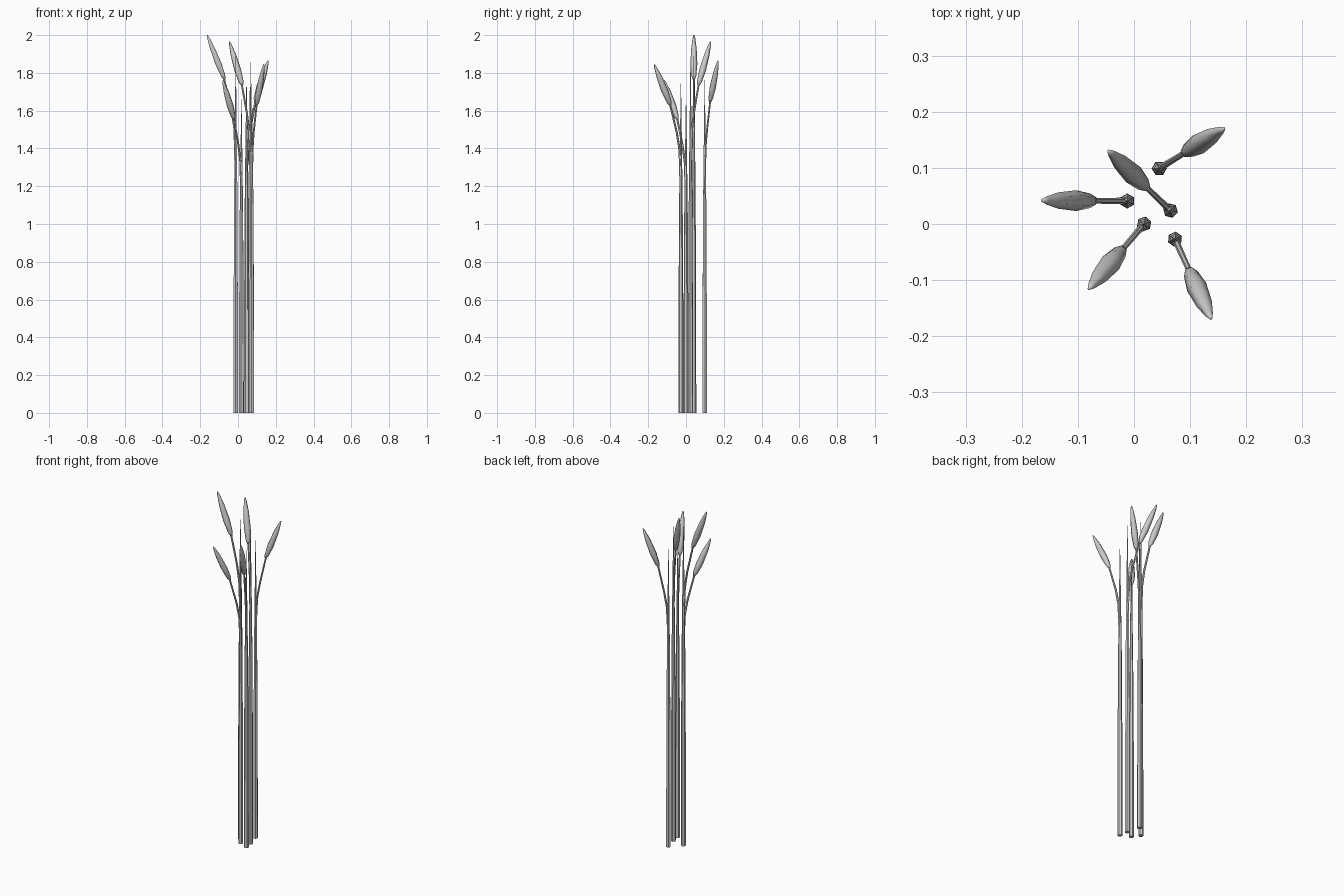
import bpy, bmesh, math
from mathutils import Vector

if "Cube" in bpy.data.objects:
    bpy.data.objects.remove(bpy.data.objects["Cube"])

SIDES = 6


def tube(name, path, radii):
    """Loft a six-sided tube along a path, one radius per point."""
    bm = bmesh.new()
    pts = [Vector(p) for p in path]
    rings = []
    for i, (p, r) in enumerate(zip(pts, radii)):
        d = (pts[min(i + 1, len(pts) - 1)] - pts[max(i - 1, 0)]).normalized()
        u = Vector((0, 1, 0))
        v = d.cross(u).normalized()
        u = v.cross(d).normalized()
        rings.append([bm.verts.new(p + r * (math.cos(a) * u + math.sin(a) * v))
                      for a in (2 * math.pi * k / SIDES for k in range(SIDES))])
    for a, b in zip(rings, rings[1:]):
        for k in range(SIDES):
            n = (k + 1) % SIDES
            bm.faces.new((a[k], a[n], b[n], b[k]))
    bm.faces.new(rings[0][::-1])
    bm.faces.new(rings[-1])
    bmesh.ops.recalc_face_normals(bm, faces=bm.faces)
    me = bpy.data.meshes.new(name)
    bm.to_mesh(me)
    bm.free()
    ob = bpy.data.objects.new(name, me)
    bpy.context.collection.objects.link(ob)
    return ob


def place(ob, base, angle):
    ob.location = (base[0], base[1], 0)
    ob.rotation_euler.z = angle


# base x, y, then tip x, y and overall height of each reed
REEDS = [
    (0.045, 0.099, 0.160, 0.170, 1.865),
    (0.065, 0.024, -0.045, 0.130, 1.965),
    (-0.012, 0.041, -0.163, 0.042, 2.0),
    (0.018, 0.0, -0.080, -0.115, 1.76),
    (0.073, -0.027, 0.137, -0.168, 1.845),
]

# seed head profile: fraction of length, radius
HEAD = [(0, 0.006), (0.08, 0.013), (0.35, 0.0185), (0.7, 0.0145), (0.93, 0.007), (1, 0.003)]

for i, (bx, by, tx, ty, h) in enumerate(REEDS, 1):
    angle = math.atan2(ty - by, tx - bx)
    reach = math.hypot(tx - bx, ty - by)
    s = h / 2

    # upright stalk tapering to a point
    stalk = tube(f"stalk_{i}",
                 [(0, 0, z * s) for z in (0, 0.65, 1.2, 1.5, 1.89)],
                 [0.0135, 0.0125, 0.0095, 0.006, 0.0008])
    # thin stem bending outward
    start = Vector((reach * 0.39, 0, 1.765 * s))
    stem = tube(f"bent_stem_{i}",
                [(0, 0, 1.2 * s), (0.003, 0, 1.4 * s), (0.008, 0, 1.51 * s),
                 (0.024, 0, 1.61 * s), start + Vector((0.004, 0, 0.01))],
                [0.007, 0.0065, 0.006, 0.0055, 0.005])
    # seed head
    end = Vector((reach, 0, h))
    head = tube(f"seed_head_{i}",
                [start.lerp(end, t) for t, _ in HEAD], [r for _, r in HEAD])
    for ob in (stalk, stem, head):
        place(ob, (bx, by), angle)
    head.data.shade_smooth()
